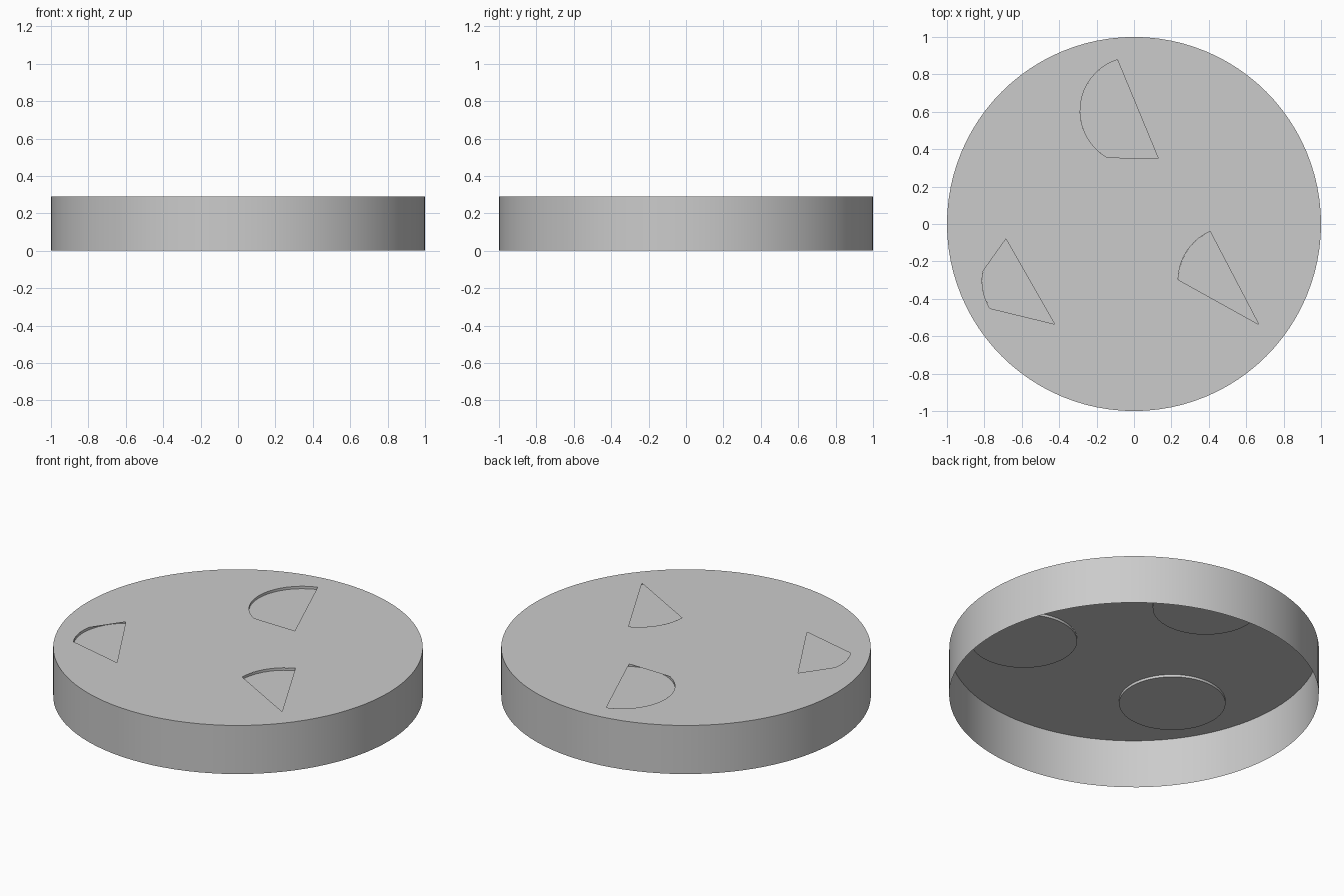
import bpy, bmesh, math

if "Cube" in bpy.data.objects:
    bpy.data.objects.remove(bpy.data.objects["Cube"])

HEIGHT = 0.29      # overall height of the cover
DEPTH = 0.015      # depth of the shallow round pockets
RING, CUP_R = 0.605, 0.288
SIDES, CUP_SIDES = 96, 48


def arc(cx, cy, r, a0, a1, n):
    """Points along an arc, angles in degrees, both ends included."""
    return [(cx + r * math.cos(math.radians(a0 + (a1 - a0) * i / n)),
             cy + r * math.sin(math.radians(a0 + (a1 - a0) * i / n))) for i in range(n + 1)]


def circle(cx, cy, r, n):
    return arc(cx, cy, r, 0, 360, n)[:-1]


def loop(bm, pts, z):
    vs = [bm.verts.new((x, y, z)) for x, y in pts]
    es = [bm.edges.new((vs[i], vs[(i + 1) % len(vs)])) for i in range(len(vs))]
    return vs, es


def wall(bm, low, high):
    n = len(low)
    for i in range(n):
        j = (i + 1) % n
        bm.faces.new((low[i], low[j], high[j], high[i]))


def finish(bm, name):
    me = bpy.data.meshes.new(name)
    bm.to_mesh(me)
    bm.free()
    ob = bpy.data.objects.new(name, me)
    bpy.context.collection.objects.link(ob)
    bpy.ops.object.select_all(action='DESELECT')
    ob.select_set(True)
    bpy.context.view_layer.objects.active = ob
    bpy.ops.object.shade_smooth_by_angle(angle=math.radians(30))
    return ob


centres = [(RING * math.cos(math.radians(a)), RING * math.sin(math.radians(a)))
           for a in (90, -30, 210)]
# each opening: arc start and end angle along its pocket, then extra corners
openings = [
    ((108, 240), [(0.13, 0.35)]),
    ((114, 179), [(0.667, -0.537)]),
    ((170, 211), [(-0.425, -0.535), (-0.685, -0.08)]),
]

# open-bottomed round cover with three partial openings in its top
bm = bmesh.new()
outer, edges = loop(bm, circle(0, 0, 1, SIDES), HEIGHT)
for (cx, cy), ((a0, a1), corners) in zip(centres, openings):
    edges += loop(bm, arc(cx, cy, CUP_R, a0, a1, 16) + corners, HEIGHT)[1]
bmesh.ops.triangle_fill(bm, use_beauty=True, edges=edges, normal=(0, 0, 1))
for f in bm.faces:
    f.normal_update()
    if f.normal.z < 0:
        f.normal_flip()
bmesh.ops.dissolve_limit(bm, angle_limit=0.001, verts=[], edges=bm.edges[:])
base, _ = loop(bm, circle(0, 0, 1, SIDES), 0)
wall(bm, base, outer)
finish(bm, "cover")

# shallow round pockets hanging under the top
for k, (cx, cy) in enumerate(centres):
    bm = bmesh.new()
    pts = circle(cx, cy, CUP_R, CUP_SIDES)
    low, _ = loop(bm, pts, HEIGHT - DEPTH)
    high, _ = loop(bm, pts, HEIGHT)
    wall(bm, low, high)
    bm.faces.new(low)
    finish(bm, f"pocket_{k + 1}")
